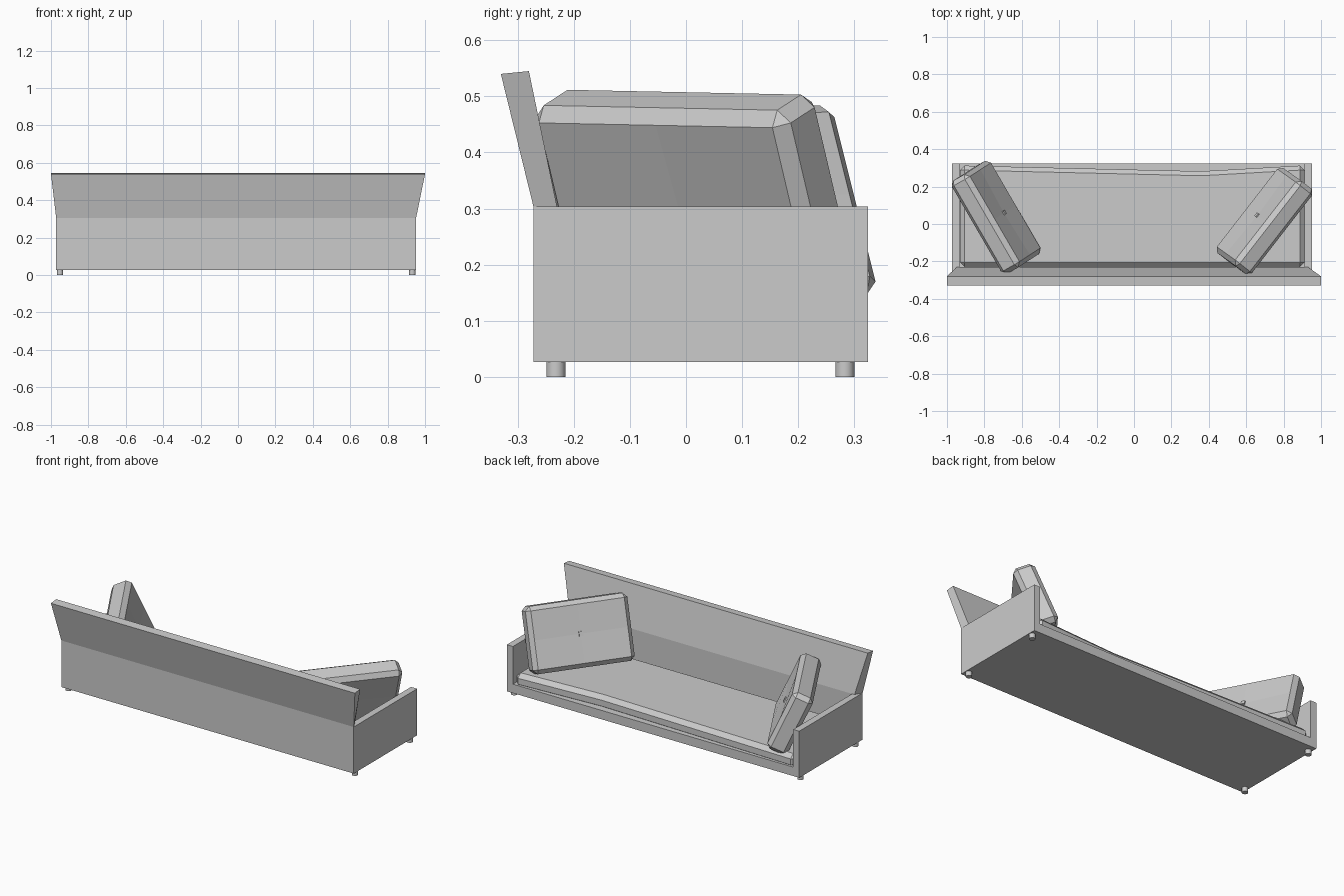
import bpy, bmesh
from math import radians
from mathutils import Matrix, Vector

if "Cube" in bpy.data.objects:
    bpy.data.objects.remove(bpy.data.objects["Cube"])


def make_object(name, bm):
    bmesh.ops.recalc_face_normals(bm, faces=bm.faces)
    mesh = bpy.data.meshes.new(name)
    bm.to_mesh(mesh)
    bm.free()
    ob = bpy.data.objects.new(name, mesh)
    bpy.context.collection.objects.link(ob)
    return ob


def box_bm(lo, hi, bevel=0.0):
    lo, hi = Vector(lo), Vector(hi)
    bm = bmesh.new()
    bmesh.ops.create_cube(bm, size=1)
    for v in bm.verts:
        v.co = (lo + hi) / 2 + v.co * (hi - lo)
    if bevel:
        bmesh.ops.bevel(bm, geom=bm.edges[:], offset=bevel, segments=1,
                        affect='EDGES', profile=0.5)
    return bm


def slice_bm(bm, co, no):
    bmesh.ops.bisect_plane(bm, geom=bm.verts[:] + bm.edges[:] + bm.faces[:],
                           plane_co=co, plane_no=no)


# Frame: box with the seat well cut out, open above a low front rail
frame = make_object("frame", box_bm((-0.972, -0.272, 0.027), (0.952, 0.324, 0.304)))
cutter = make_object("seat_well_cutter", box_bm((-0.932, -0.23, 0.08), (0.912, 0.5, 0.5)))
cutter.hide_render = True
cutter.hide_viewport = True
cut = frame.modifiers.new("seat_well", 'BOOLEAN')
cut.operation = 'DIFFERENCE'
cut.solver = 'EXACT'
cut.object = cutter

# Flared backrest: lower rectangle widening and leaning to the upper one
bm = bmesh.new()
rings = [
    [(-0.972, -0.272, 0.304), (0.952, -0.272, 0.304), (0.93, -0.23, 0.304), (-0.948, -0.23, 0.304)],
    [(-1.0, -0.33, 0.54), (1.0, -0.33, 0.54), (1.0, -0.28, 0.545), (-1.0, -0.28, 0.545)],
]
low, top = [[bm.verts.new(p) for p in ring] for ring in rings]
bm.faces.new(low)
bm.faces.new(top)
for i in range(4):
    j = (i + 1) % 4
    bm.faces.new((low[i], low[j], top[j], top[i]))
make_object("backrest", bm)

# Seat cushion with chamfered edges and a slight dent in the front
bm = box_bm((-0.931, -0.229, 0.058), (0.911, 0.312, 0.141), 0.024)
slice_bm(bm, (0.36, 0, 0), (1, 0, 0))
for v in bm.verts:
    if abs(v.co.x - 0.36) < 0.001 and v.co.y > 0:
        v.co.y -= 0.03
make_object("seat_cushion", bm)


# Loose pillows: chamfered slabs, creased through the middle, with a button
def pillow(name, loc, turn, lean, roll):
    L, T, H = 0.575, 0.122, 0.37
    place = (Matrix.Translation(loc) @ Matrix.Rotation(radians(turn), 4, 'Z')
             @ Matrix.Rotation(radians(lean), 4, 'X')
             @ Matrix.Rotation(radians(roll), 4, 'Y'))
    bm = box_bm((-L / 2, -T / 2, -H / 2), (L / 2, T / 2, H / 2), 0.024)
    slice_bm(bm, (0, 0, 0), (1, 0, 0))
    slice_bm(bm, (0, 0, 0), (0, 0, 1))
    for v in bm.verts:
        # dimple the centre of each broad face
        if abs(v.co.x) < 0.001 and abs(v.co.z) < 0.001:
            v.co.y *= 0.85
    make_object(name, bm).matrix_world = place
    button = box_bm((-0.011, 0.045, -0.013), (0.011, 0.06, 0.013))
    make_object(name + "_button", button).matrix_world = place


pillow("left_pillow", (-0.737, 0.036, 0.294), -60.5, 24.5, 1.5)
pillow("right_pillow", (0.698, 0.016, 0.322), 51.8, 22, 1.0)

# Short round feet
for side, x in (("left", -0.952), ("right", 0.932)):
    for end, y in (("front", -0.232), ("back", 0.283)):
        bpy.ops.mesh.primitive_cylinder_add(vertices=16, radius=0.017, depth=0.028,
                                            location=(x, y, 0.014))
        bpy.context.object.name = f"{side}_{end}_foot"
        bpy.ops.object.shade_smooth_by_angle()
